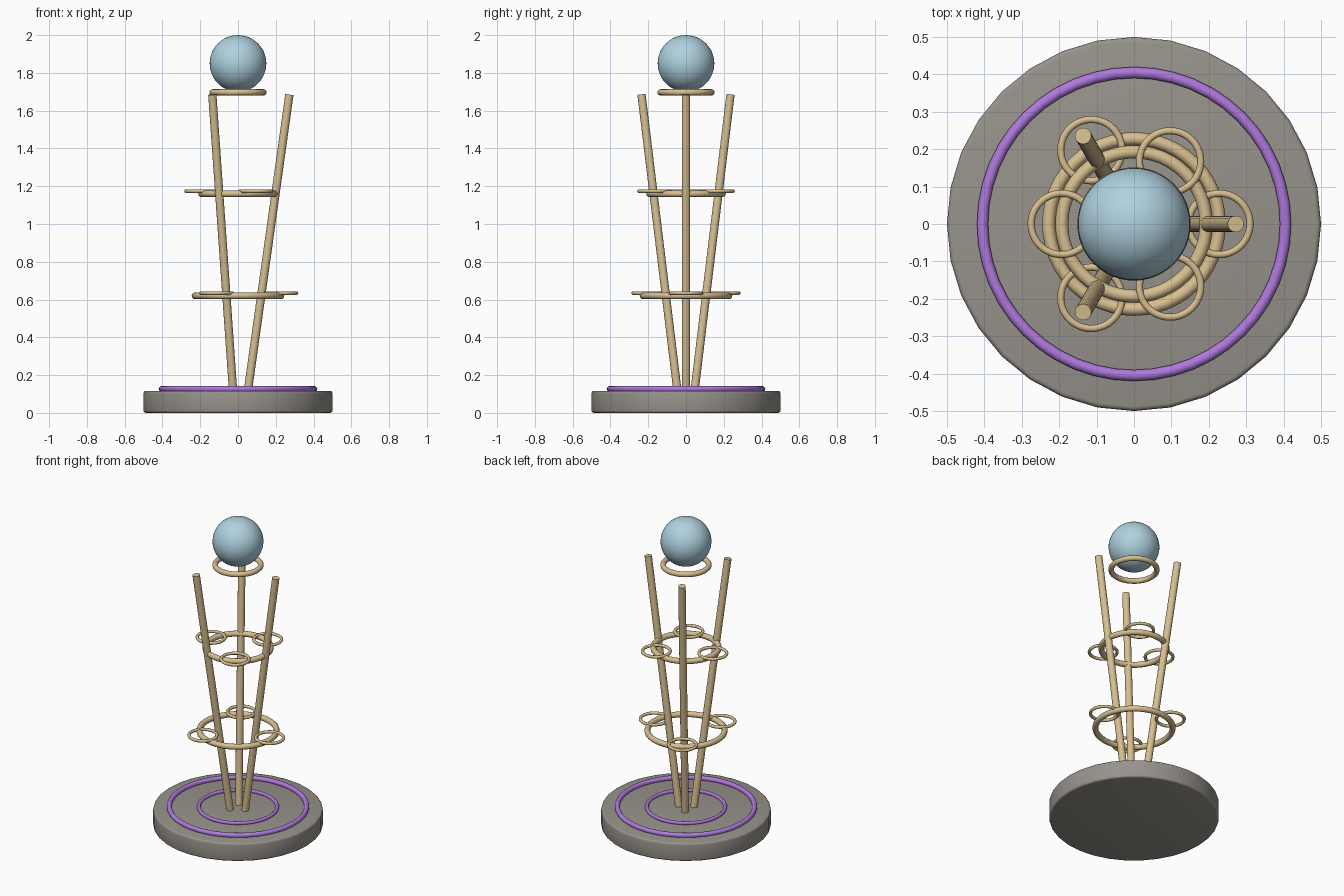
import bpy
from math import radians, cos, sin, pi
from mathutils import Vector

cube = bpy.data.objects.get("Cube")
if cube:
    bpy.data.objects.remove(cube, do_unlink=True)


def material(name, rgb):
    m = bpy.data.materials.new(name)
    m.use_nodes = True
    m.diffuse_color = (*rgb, 1)
    m.node_tree.nodes["Principled BSDF"].inputs["Base Color"].default_value = (*rgb, 1)
    return m


STONE = material("warm grey stone", (0.31, 0.29, 0.26))
BRASS = material("pale brass", (0.68, 0.52, 0.28))
PURPLE = material("purple", (0.43, 0.19, 0.72))
GLASS = material("pale blue", (0.43, 0.64, 0.74))


def finish(name, mat):
    ob = bpy.context.object
    ob.name = name
    ob.data.materials.append(mat)
    bpy.ops.object.shade_smooth_by_angle(angle=radians(40))
    return ob


def ring(name, mat, radius, tube, z, x=0, y=0):
    bpy.ops.mesh.primitive_torus_add(location=(x, y, z), major_radius=radius, minor_radius=tube,
                                     major_segments=48, minor_segments=12)
    return finish(name, mat)


def rod(name, mat, start, end, radius):
    a, b = Vector(start), Vector(end)
    bpy.ops.mesh.primitive_cylinder_add(vertices=16, radius=radius, depth=(b - a).length,
                                        location=(a + b) / 2,
                                        rotation=(b - a).to_track_quat("Z", "Y").to_euler())
    return finish(name, mat)


def polar(r, angle, z):
    return (r * cos(angle), r * sin(angle), z)


# Round base with softened rims
bpy.ops.mesh.primitive_cylinder_add(vertices=32, radius=0.5, depth=0.117, location=(0, 0, 0.0585))
base = bpy.context.object
bevel = base.modifiers.new("soft rim", "BEVEL")
bevel.width = 0.012
bevel.segments = 3
bevel.limit_method = "ANGLE"
bevel.angle_limit = radians(40)
bpy.ops.object.modifier_apply(modifier=bevel.name)
finish("base", STONE)

# Purple rings on the base
ring("outer_base_ring", PURPLE, 0.405, 0.015, 0.127)
ring("inner_base_ring", PURPLE, 0.231, 0.011, 0.125)

# Three rods leaning outward
for i in range(3):
    a = i * 2 * pi / 3
    rod(f"rod_{i + 1}", BRASS, polar(0.05, a, 0.1), polar(0.272, a, 1.685), 0.022)

# Two tiers, each a hoop carrying three small rings
for tier, radius, z, turn in (("lower", 0.228, 0.62, 0), ("upper", 0.193, 1.16, pi / 3)):
    ring(f"{tier}_hoop", BRASS, radius, 0.0175, z)
    for i in range(3):
        x, y, _ = polar(radius, turn + i * 2 * pi / 3, 0)
        ring(f"{tier}_small_ring_{i + 1}", BRASS, 0.082, 0.0095, z + 0.014, x, y)

# Collar and ball on top
ring("collar", BRASS, 0.135, 0.0165, 1.697)
bpy.ops.mesh.primitive_uv_sphere_add(segments=48, ring_count=24, radius=0.15, location=(0, 0, 1.85))
finish("ball", GLASS)
